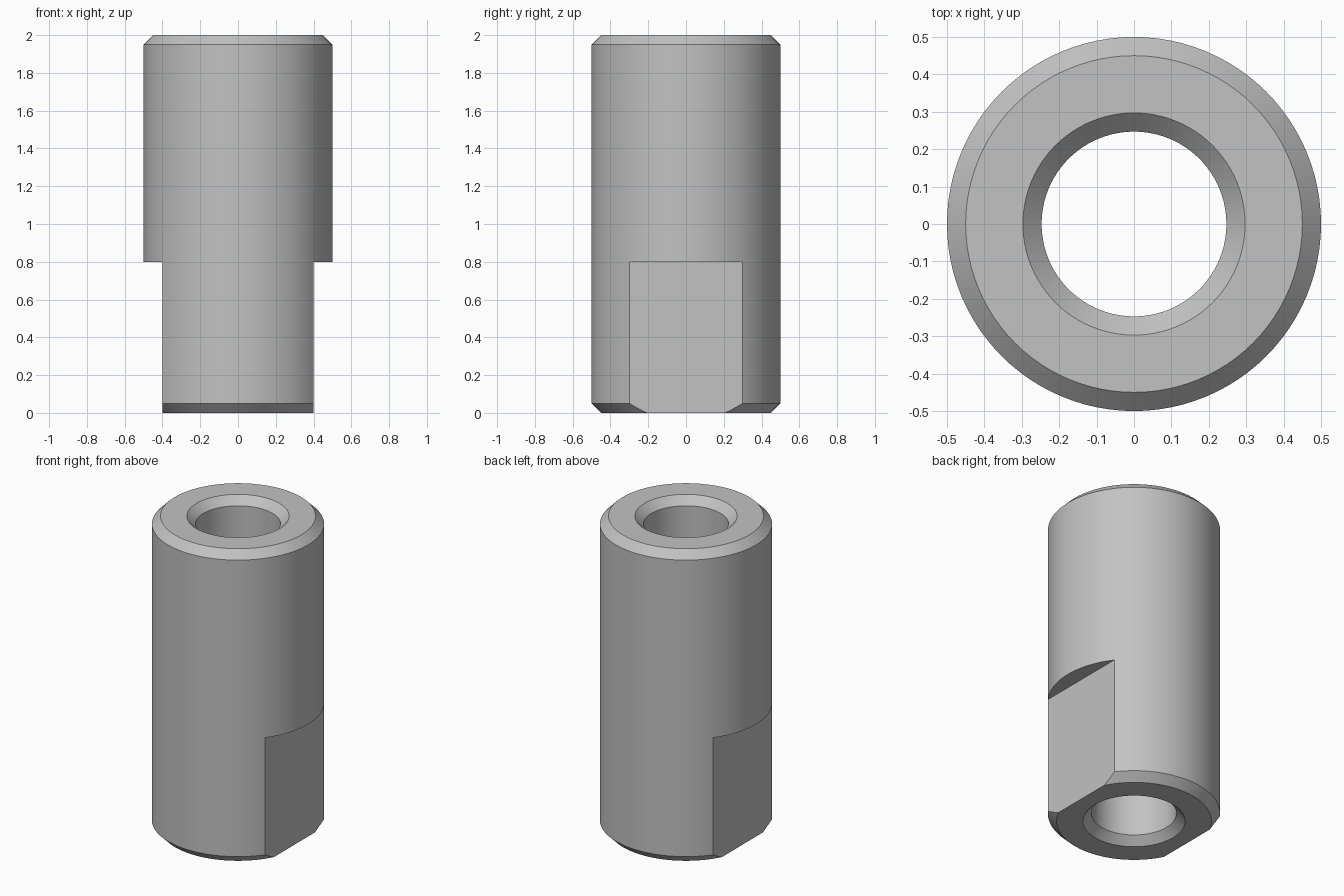
import bpy
import bmesh
from math import radians
from mathutils import Matrix, Vector

default = bpy.data.objects.get("Cube")
if default:
    bpy.data.objects.remove(default, do_unlink=True)

HEIGHT, RADIUS, BORE, CHAMFER = 2.0, 0.5, 0.247, 0.05
FLAT_X, FLAT_TOP = 0.4, 0.8
SEGMENTS = 96

# Plain grey metal
grey = bpy.data.materials.new("grey metal")
grey.use_nodes = True
colour = (0.54, 0.54, 0.54, 1)
grey.diffuse_color = colour
grey.node_tree.nodes["Principled BSDF"].inputs["Base Color"].default_value = colour


def add_object(name, bm):
    bmesh.ops.recalc_face_normals(bm, faces=bm.faces)
    mesh = bpy.data.meshes.new(name)
    bm.to_mesh(mesh)
    bm.free()
    mesh.materials.append(grey)
    obj = bpy.data.objects.new(name, mesh)
    bpy.context.collection.objects.link(obj)
    return obj


# Sleeve: closed cross-section with chamfered rims, turned around z
profile = [
    (BORE, CHAMFER), (BORE + CHAMFER, 0),
    (RADIUS - CHAMFER, 0), (RADIUS, CHAMFER),
    (RADIUS, HEIGHT - CHAMFER), (RADIUS - CHAMFER, HEIGHT),
    (BORE + CHAMFER, HEIGHT), (BORE, HEIGHT - CHAMFER),
]
bm = bmesh.new()
verts = [bm.verts.new((r, 0, z)) for r, z in profile]
edges = [bm.edges.new((v, verts[i - 1])) for i, v in enumerate(verts)]
bmesh.ops.spin(bm, geom=verts + edges, cent=(0, 0, 0), axis=(0, 0, 1),
               angle=radians(360), steps=SEGMENTS, use_merge=True)
bmesh.ops.remove_doubles(bm, verts=bm.verts, dist=0.0001)
sleeve = add_object("threaded_sleeve_body", bm)
sleeve.name = "sleeve_body"

bpy.context.view_layer.objects.active = sleeve
sleeve.select_set(True)

# Wrench flats: a box cut from each side of the lower end
for side in (-1, 1):
    bm = bmesh.new()
    size = Vector((0.4, 1.4, FLAT_TOP + 0.2))
    centre = Vector((side * (FLAT_X + size.x / 2), 0, FLAT_TOP - size.z / 2))
    bmesh.ops.create_cube(bm, size=1, matrix=Matrix.LocRotScale(centre, None, size))
    cutter = add_object("flat_cutter", bm)
    cutter.hide_render = True
    cut = sleeve.modifiers.new("wrench flat", "BOOLEAN")
    cut.operation = "DIFFERENCE"
    cut.solver = "EXACT"
    cut.object = cutter
    bpy.ops.object.modifier_apply(modifier=cut.name)
    bpy.data.objects.remove(cutter, do_unlink=True)

# Smooth round walls, crisp rims and flats
bpy.ops.object.shade_smooth_by_angle(angle=radians(20))
